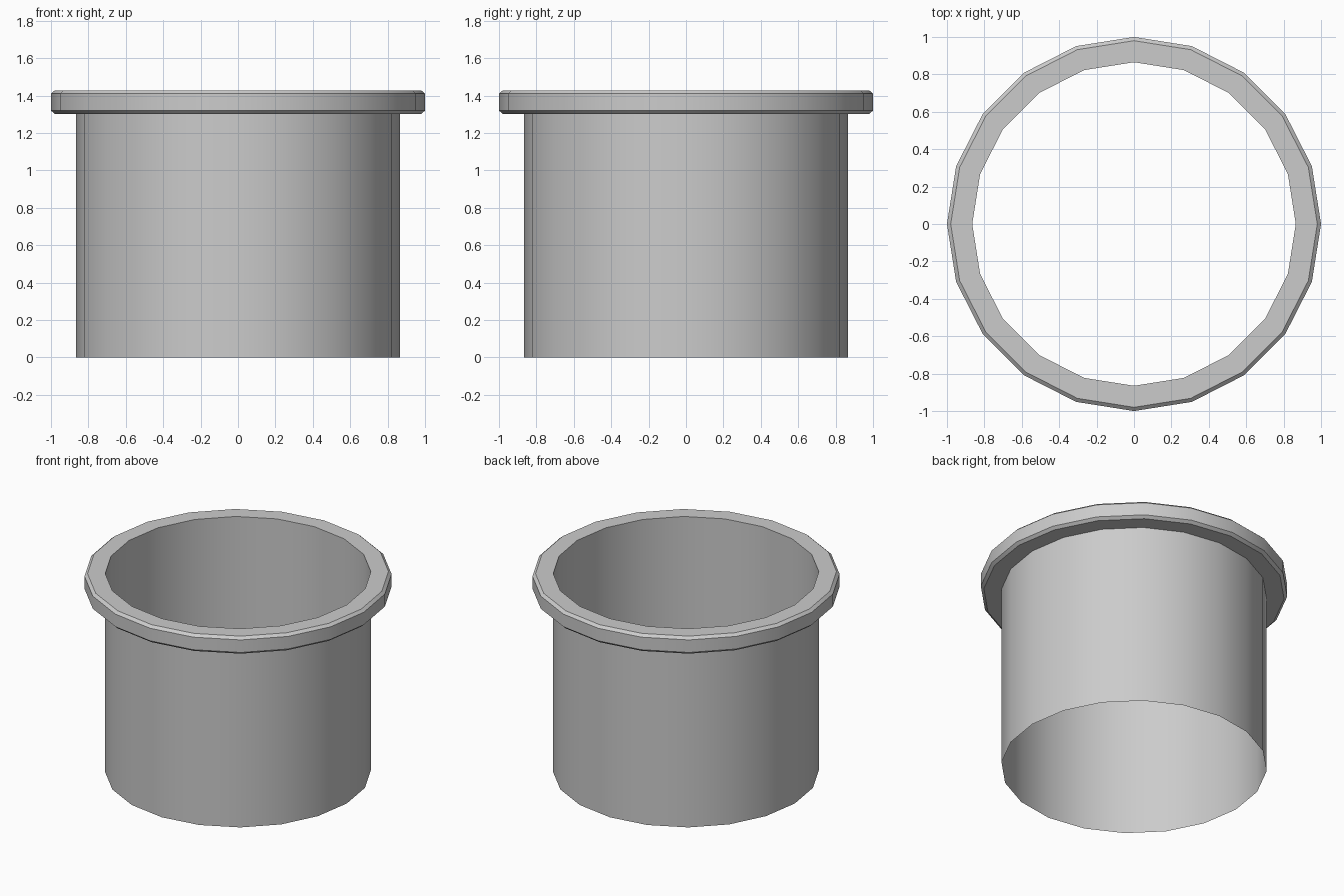
import bpy, bmesh
from math import cos, sin, tau, radians

if "Cube" in bpy.data.objects:
    bpy.data.objects.remove(bpy.data.objects["Cube"])

SIDES = 20


def lathe(name, profile):
    """Revolve an open (radius, height) profile around z."""
    bm = bmesh.new()
    rings = [[bm.verts.new((r * cos(tau * i / SIDES), r * sin(tau * i / SIDES), z))
              for i in range(SIDES)] for r, z in profile]
    for a, b in zip(rings, rings[1:]):
        for i in range(SIDES):
            j = (i + 1) % SIDES
            bm.faces.new((a[i], a[j], b[j], b[i]))
    mesh = bpy.data.meshes.new(name)
    bm.to_mesh(mesh)
    bm.free()
    obj = bpy.data.objects.new(name, mesh)
    bpy.context.collection.objects.link(obj)
    bpy.ops.object.select_all(action='DESELECT')
    obj.select_set(True)
    bpy.context.view_layer.objects.active = obj
    bpy.ops.object.shade_smooth_by_angle(angle=radians(30))
    return obj


R, TOP, FLANGE = 0.865, 1.428, 1.302

# Thin open tube, running up through the flange
lathe("tube_wall", [(R, 0), (R, TOP)])

# Chamfered flange around the top, open where it meets the tube
lathe("top_flange", [(R, FLANGE), (0.98, FLANGE), (1, FLANGE + 0.018),
                     (1, TOP - 0.018), (0.98, TOP), (R, TOP)])
